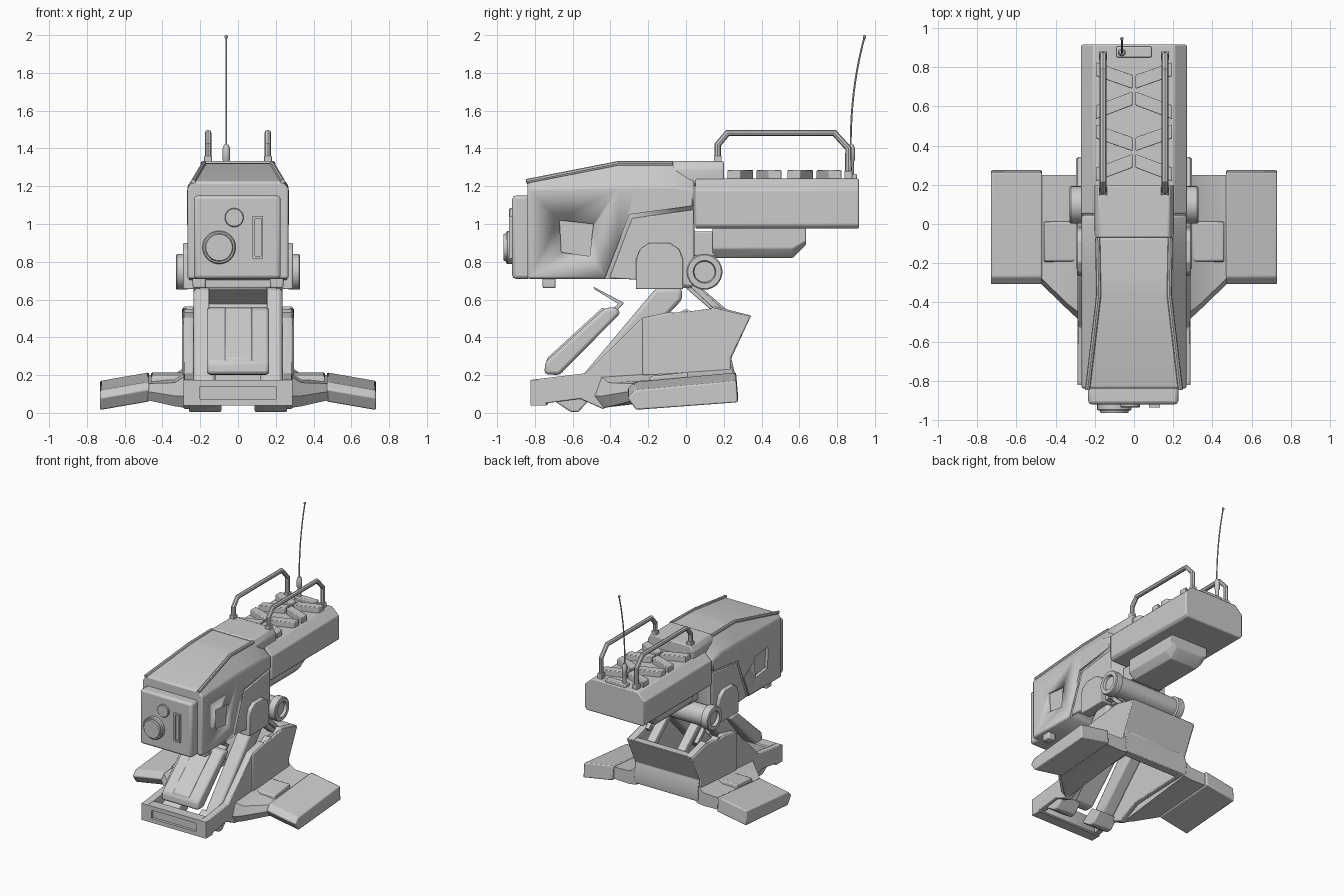
import bpy
from math import cos, sin, pi


def finish(ob, bevel=0.0, mirror=False, segs=2):
    bpy.ops.object.select_all(action='DESELECT')
    bpy.context.view_layer.objects.active = ob
    ob.select_set(True)
    bpy.ops.object.mode_set(mode='EDIT')
    bpy.ops.mesh.select_all(action='SELECT')
    bpy.ops.mesh.normals_make_consistent(inside=False)
    bpy.ops.object.mode_set(mode='OBJECT')
    bpy.ops.object.shade_smooth_by_angle(angle=0.6)
    if bevel:
        m = ob.modifiers.new("edges", 'BEVEL')
        m.width, m.segments, m.limit_method, m.angle_limit = bevel, segs, 'ANGLE', 0.5
    if mirror:
        ob.modifiers.new("mirror", 'MIRROR')
    return ob


def loft(name, rings, bevel=0.0, mirror=False):
    """Skin a list of equal-length vertex rings and cap both ends."""
    n = len(rings[0])
    verts = [p for r in rings for p in r]
    faces = [tuple(range(n)), tuple(range(len(verts) - n, len(verts)))]
    for k in range(len(rings) - 1):
        for i in range(n):
            j = (i + 1) % n
            faces.append((k*n + i, k*n + j, k*n + n + j, k*n + n + i))
    me = bpy.data.meshes.new(name)
    me.from_pydata(verts, [], faces)
    ob = bpy.data.objects.new(name, me)
    bpy.context.collection.objects.link(ob)
    return finish(ob, bevel, mirror)


def side(name, prof, x0, x1, bevel=0.008, mirror=False):
    """Extrude a (y, z) profile along x."""
    return loft(name, [[(x, y, z) for y, z in prof] for x in (x0, x1)], bevel, mirror)


def box(name, x0, x1, y0, y1, z0, z1, bevel=0.008, mirror=False):
    return side(name, [(y0, z0), (y1, z0), (y1, z1), (y0, z1)], x0, x1, bevel, mirror)


def sym(y, half):
    """Left-right symmetric ring from its right half of (x, z) points."""
    return [(x, y, z) for x, z in half] + [(-x, y, z) for x, z in reversed(half)]


def lathe(name, c, axis, prof, n=32, mirror=False):
    """Turned part: prof is (distance along axis, radius)."""
    rings = []
    for t, r in prof:
        ring = []
        for i in range(n):
            a, b = r*cos(2*pi*i/n), r*sin(2*pi*i/n)
            o = {'x': (t, a, b), 'y': (a, t, b), 'z': (a, b, t)}[axis]
            ring.append(tuple(p + q for p, q in zip(c, o)))
        rings.append(ring)
    return loft(name, rings, 0, mirror)


def rects(name, cx, cz, steps, bevel=0.0):
    """Stepped rectangle along y: steps are (y, half width, half height)."""
    return loft(name, [[(cx-w, y, cz-h), (cx+w, y, cz-h), (cx+w, y, cz+h), (cx-w, y, cz+h)]
                       for y, w, h in steps], bevel)


def tube(name, pts, r, mirror=False):
    cu = bpy.data.curves.new(name, 'CURVE')
    cu.dimensions, cu.bevel_depth, cu.bevel_resolution, cu.use_fill_caps = '3D', r, 2, True
    sp = cu.splines.new('POLY')
    sp.points.add(len(pts) - 1)
    for p, q in zip(sp.points, pts):
        p.co = (*q, 1)
    ob = bpy.data.objects.new(name, cu)
    bpy.context.collection.objects.link(ob)
    bpy.ops.object.select_all(action='DESELECT')
    bpy.context.view_layer.objects.active = ob
    ob.select_set(True)
    bpy.ops.object.convert(target='MESH')
    return finish(bpy.context.object, 0, mirror)


# Head shell, with recessed side panel and window
def head_ring(y, zb, zs, tw, zt):
    return sym(y, [(0.268, zb), (0.268, zs), (tw, zt)])

head = loft("head_shell", [head_ring(-0.84, 0.71, 1.19, 0.235, 1.225),
                           head_ring(-0.36, 0.71, 1.2, 0.18, 1.32),
                           head_ring(-0.27, 0.71, 1.2, 0.18, 1.322),
                           head_ring(-0.07, 0.67, 1.2, 0.185, 1.322),
                           head_ring(0.045, 0.67, 1.18, 0.185, 1.24)], 0.012)
for nm, prof, depth in [
        ("panel_cutter", [(-0.43, 0.6), (-0.43, 0.71), (-0.30, 1.05), (0.1, 1.105), (0.1, 0.6)], 0.253),
        ("window_cutter", [(-0.67, 1.02), (-0.49, 1.0), (-0.51, 0.83), (-0.66, 0.85)], 0.245)]:
    cut = side(nm, prof, depth, 0.4, 0, True)
    cut.hide_render = True
    cut.hide_set(True)
    b = head.modifiers.new("recess", 'BOOLEAN')
    b.operation, b.object, b.solver = 'DIFFERENCE', cut, 'EXACT'
side("side_panel", [(-0.405, 0.715), (-0.285, 1.03), (0.04, 1.075), (0.04, 0.67), (-0.2, 0.7)],
     0.23, 0.262, 0.006, True)
tube("top_lip", [(0.237, -0.845, 1.225), (0.18, -0.36, 1.32), (0.185, -0.07, 1.32)], 0.013, True)
box("chin_stud", 0.17, 0.24, -0.76, -0.69, 0.66, 0.73, 0.01, True)

# Face plate with lenses and slot
rects("face_plate", -0.004, 0.93, [(-0.82, 0.23, 0.22), (-0.92, 0.23, 0.22)], 0.018)
lathe("large_lens", (-0.10, 0, 0.876), 'y',
      [(-0.9, 0.088), (-0.945, 0.088), (-0.952, 0.082), (-0.952, 0.074), (-0.965, 0.07)])
lathe("small_lens", (-0.02, 0, 1.034), 'y', [(-0.9, 0.05), (-0.932, 0.05), (-0.936, 0.046)])
rects("face_slot", 0.105, 0.93, [(-0.9, 0.028, 0.113), (-0.936, 0.028, 0.113),
                                 (-0.936, 0.016, 0.1), (-0.922, 0.016, 0.1)])

# Rear box, top plate and under box
rear = [(0.25, 0.975), (0.27, 0.995), (0.27, 1.18), (0.205, 1.24)]
loft("rear_box", [sym(0.05, rear), sym(0.915, rear)], 0.008)
plate = [(0.205, 1.2), (0.205, 1.29), (0.18, 1.333)]
loft("top_plate", [sym(-0.07, plate), sym(0.2, plate)], 0.008)
under = [(0.12, 0.82), (0.165, 0.87), (0.165, 0.99)]
loft("under_box", [sym(0.14, under), sym(0.565, under),
                   sym(0.635, [(0.12, 0.89), (0.165, 0.91), (0.165, 0.99)])], 0.006)
box("rear_joint", -0.14, 0.14, 0.0, 0.16, 0.83, 0.96)

# Chevron slats on the rear box
for i in range(4):
    c, o = ((0.605, 0.535), (0.69, 0.755))[i % 2]
    d = -0.318 * (i < 2)
    ring = lambda z: [(0.008, c+d, z), (0.195, o+d, z), (0.195, o+d+0.07, z), (0.008, c+d+0.07, z)]
    loft("vent_slat", [ring(1.23), ring(1.285)], 0.005, True)

# Handrails with feet
tube("handrail", [(0.158, 0.168, 1.32), (0.158, 0.168, 1.42), (0.158, 0.22, 1.482),
                  (0.158, 0.785, 1.482), (0.158, 0.86, 1.40), (0.158, 0.86, 1.23)], 0.018, True)
box("handrail_foot", 0.137, 0.179, 0.147, 0.189, 1.31, 1.36, 0.004, True)
box("handrail_foot_rear", 0.137, 0.179, 0.838, 0.882, 1.23, 1.28, 0.004, True)

# Antenna
box("antenna_mount", -0.09, 0.09, 0.85, 0.905, 1.23, 1.265, 0.006)
lathe("antenna_base", (-0.062, 0.875, 0), 'z',
      [(1.25, 0.014), (1.33, 0.014), (1.34, 0.02), (1.40, 0.02), (1.42, 0.012)], 16)
tube("antenna_whip", [(-0.062, 0.872 + 0.073*t**2.2, 1.4 + 0.59*t)
                      for t in [k/10 for k in range(11)]], 0.005)
lathe("antenna_tip", (-0.062, 0.945, 1.99), 'z',
      [(-0.01, 0.003), (-0.005, 0.009), (0.005, 0.009), (0.01, 0.003)], 12)

# Pivot joint
side("pivot_lug", [(-0.265, 0.655), (-0.265, 0.81), (-0.245, 0.865), (-0.195, 0.9), (-0.085, 0.9),
                   (-0.035, 0.865), (-0.015, 0.81), (-0.015, 0.655)], 0.2, 0.29, 0.006, True)
lathe("pivot_axle", (0, 0.098, 0.747), 'x',
      [(-0.28, 0.08), (0.28, 0.08)], 32)
lathe("pivot_cap", (0, 0.098, 0.747), 'x',
      [(0.262, 0.085), (0.268, 0.095), (0.322, 0.095), (0.328, 0.089), (0.328, 0.06), (0.305, 0.055)],
      32, True)
box("neck_block", -0.2, 0.2, -0.24, 0.08, 0.66, 0.8)

# Legs, feet and rear struts
side("leg", [(-0.16, 0.66), (-0.02, 0.66), (-0.02, 0.6), (-0.53, 0.06), (-0.63, 0.1)],
     0.12, 0.235, 0.02, True)
side("foot", [(-0.70, 0.065), (-0.61, 0.005), (-0.57, 0.005), (-0.50, 0.08), (-0.59, 0.14)],
     0.088, 0.26, 0.008, True)
side("rear_strut", [(0.0, 0.66), (0.05, 0.69), (0.27, 0.50), (0.23, 0.46)], 0.1, 0.17, 0.008, True)
side("thin_strut", [(0.0, 0.69), (0.02, 0.71), (0.19, 0.555), (0.17, 0.53)], 0.2, 0.235, 0.004, True)

# Front shin panel with rib and flap
shin = [(-0.75, 0.205), (-0.745, 0.27), (-0.43, 0.555), (-0.37, 0.56), (-0.345, 0.53), (-0.67, 0.2)]
side("shin_panel", shin, -0.165, 0.165, 0.018)
side("shin_rib", [(-0.745, 0.24), (-0.735, 0.29), (-0.44, 0.56), (-0.42, 0.54), (-0.7, 0.24)],
     -0.07, 0.075, 0.008)
side("shin_flap", [(-0.49, 0.668), (-0.485, 0.655), (-0.36, 0.578), (-0.39, 0.55), (-0.37, 0.54),
                   (-0.328, 0.582)], -0.155, 0.155, 0.003)

# Open base: side walls, front bar, rear wall
side("base_wall", [(-0.82, 0.04), (-0.82, 0.175), (-0.53, 0.21), (-0.23, 0.505), (-0.08, 0.535),
                   (-0.06, 0.52), (0.0, 0.55), (0.03, 0.535), (0.11, 0.535), (0.15, 0.565),
                   (0.345, 0.515), (0.24, 0.29), (0.26, 0.2), (0.25, 0.12), (-0.27, 0.1),
                   (-0.44, 0.02), (-0.56, 0.075)], 0.235, 0.288, 0.006, True)
side("base_side_plate", [(-0.23, 0.2), (-0.23, 0.5), (-0.085, 0.53), (0.0, 0.535), (0.15, 0.555),
                         (0.34, 0.51), (0.235, 0.29), (0.24, 0.2)], 0.27, 0.296, 0.006, True)
rects("base_front_bar", 0, 0.107, [(-0.73, 0.27, 0.06), (-0.74, 0.288, 0.067), (-0.822, 0.288, 0.067),
                                   (-0.822, 0.2, 0.034), (-0.80, 0.2, 0.034)])
side("base_rear_wall", [(0.28, 0.515), (0.345, 0.515), (0.24, 0.29), (0.26, 0.2), (0.25, 0.12),
                        (0.18, 0.12), (0.18, 0.29)], -0.26, 0.26, 0.005)

# Stabiliser wings: sloped connector and outer fin
fin = [(-0.31, 0.08), (-0.27, 0.12), (0.265, 0.17), (0.275, 0.055), (-0.265, 0.015)]
loft("stabiliser_fin", [[(0.47, y, z + 0.045) for y, z in fin], [(0.73, y, z) for y, z in fin]],
     0.008, True)
arm = [(0.27, [(-0.50, 0.09), (-0.46, 0.20), (0.25, 0.25), (0.25, 0.11), (-0.45, 0.025)]),
       (0.335, [(-0.44, 0.09), (-0.41, 0.16), (0.25, 0.205), (0.25, 0.10), (-0.40, 0.035)]),
       (0.49, [(-0.29, 0.115), (-0.26, 0.155), (0.25, 0.20), (0.25, 0.105), (-0.26, 0.07)])]
loft("stabiliser_arm", [[(x, y, z) for y, z in p] for x, p in arm], 0, True)
side("arm_ridge", [(-0.2, 0.1), (-0.19, 0.195), (0.01, 0.215), (0.02, 0.1)], 0.29, 0.46, 0.008, True)
